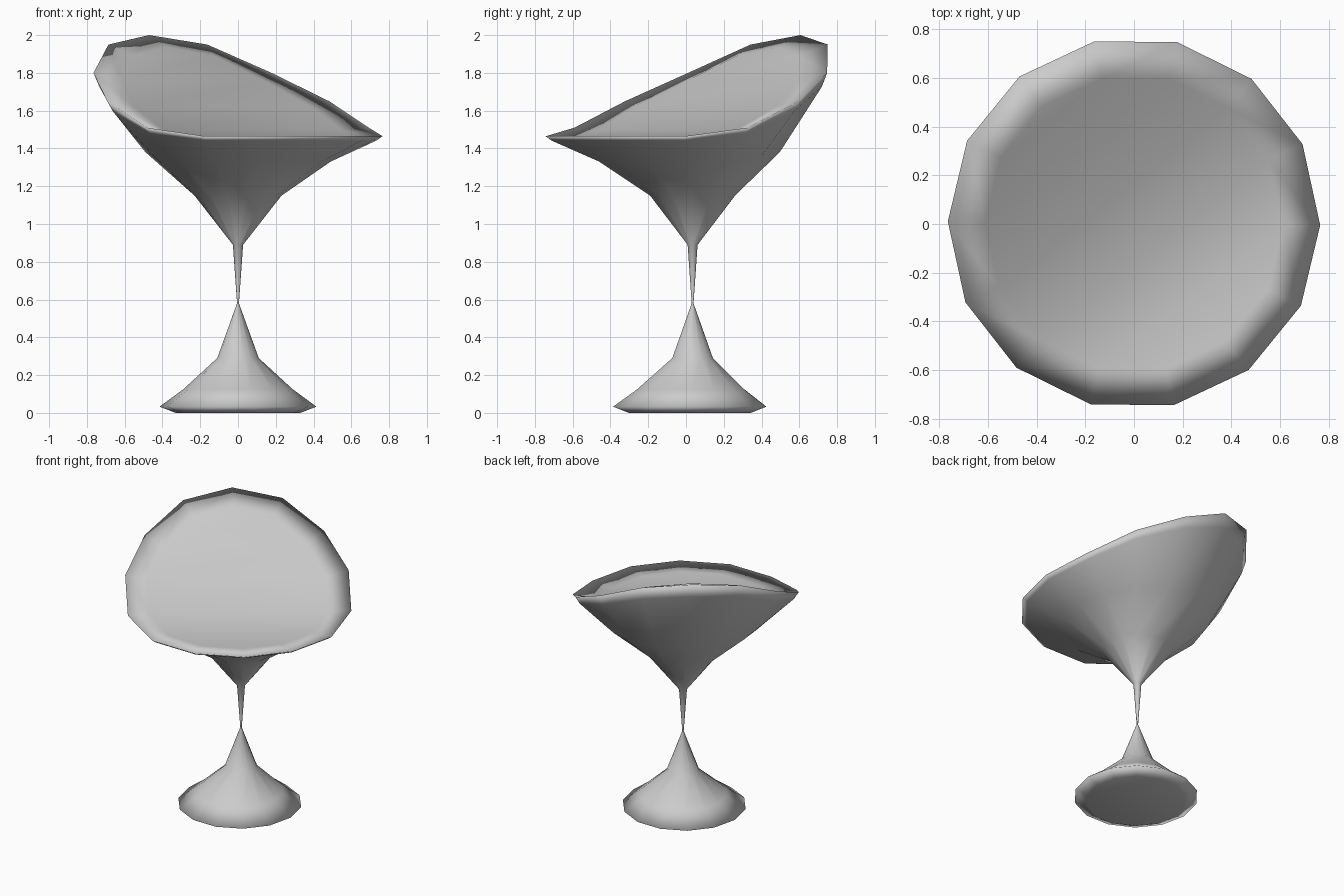
import bpy, bmesh
from math import cos, sin, tau

if "Cube" in bpy.data.objects:
    bpy.data.objects.remove(bpy.data.objects["Cube"])

SIDES = 14
AXIS_Y = 0.035          # the stem sits slightly behind the bowl's centre
RIM_R = 0.765

# half of the tilted rim's heights, from the highest corner to the lowest one
RIM_Z = [2.0, 1.95, 1.80, 1.65, 1.51, 1.465, 1.465, 1.465]
LOW = RIM_Z[-1]
HIGH_CORNER = 5         # rim corner pointing to the back left


def rim_z(i):
    k = abs(i - HIGH_CORNER) % SIDES
    return RIM_Z[min(k, SIDES - k)]


def ring(bm, r, z_of, cy):
    return [bm.verts.new((r * cos(tau * i / SIDES - 0.01),
                          cy + r * sin(tau * i / SIDES - 0.01), z_of(i)))
            for i in range(SIDES)]


def bridge(bm, a, b):
    for i in range(SIDES):
        j = (i + 1) % SIDES
        bm.faces.new((a[i], a[j], b[j], b[i]))


bm = bmesh.new()

# foot, stem and lower bowl: radius, height, centre y
profile = [(0.33, 0.0, 0.02), (0.415, 0.033, 0.02), (0.29, 0.125, 0.025),
           (0.11, 0.29, AXIS_Y), (0.005, 0.58, AXIS_Y), (0.027, 0.89, AXIS_Y),
           (0.23, 1.15, AXIS_Y)]
rings = [ring(bm, r, lambda i, z=z: z, cy) for r, z, cy in profile]

# tilted bowl: radius, drop below the rim, share of the tilt kept, centre y
for r, drop, tilt, cy in [(0.49, 0.135, 0.15, 0.02),
                          (RIM_R * 0.96, 0.023, 0.85, 0.005),
                          (RIM_R, 0.0, 1.0, 0.003),
                          (RIM_R * 0.8, 0.01, 0.9, 0.0)]:
    rings.append(ring(bm, r, lambda i, d=drop, t=tilt:
                      LOW - d + t * (rim_z(i) - LOW), cy))

for a, b in zip(rings, rings[1:]):
    bridge(bm, a, b)

# underside of the foot
bm.faces.new(list(reversed(rings[0])))

# inner surface, laid in strips across the tilt
inner = rings[-1]
for k in range(SIDES // 2):
    loop = [(HIGH_CORNER - k) % SIDES, (HIGH_CORNER + k) % SIDES,
            (HIGH_CORNER + k + 1) % SIDES, (HIGH_CORNER - k - 1) % SIDES]
    bm.faces.new([inner[i] for i in dict.fromkeys(loop)])

bmesh.ops.recalc_face_normals(bm, faces=bm.faces)
for f in bm.faces:
    f.smooth = True

mesh = bpy.data.meshes.new("goblet")
bm.to_mesh(mesh)
bm.free()
goblet = bpy.data.objects.new("goblet", mesh)
bpy.context.collection.objects.link(goblet)
